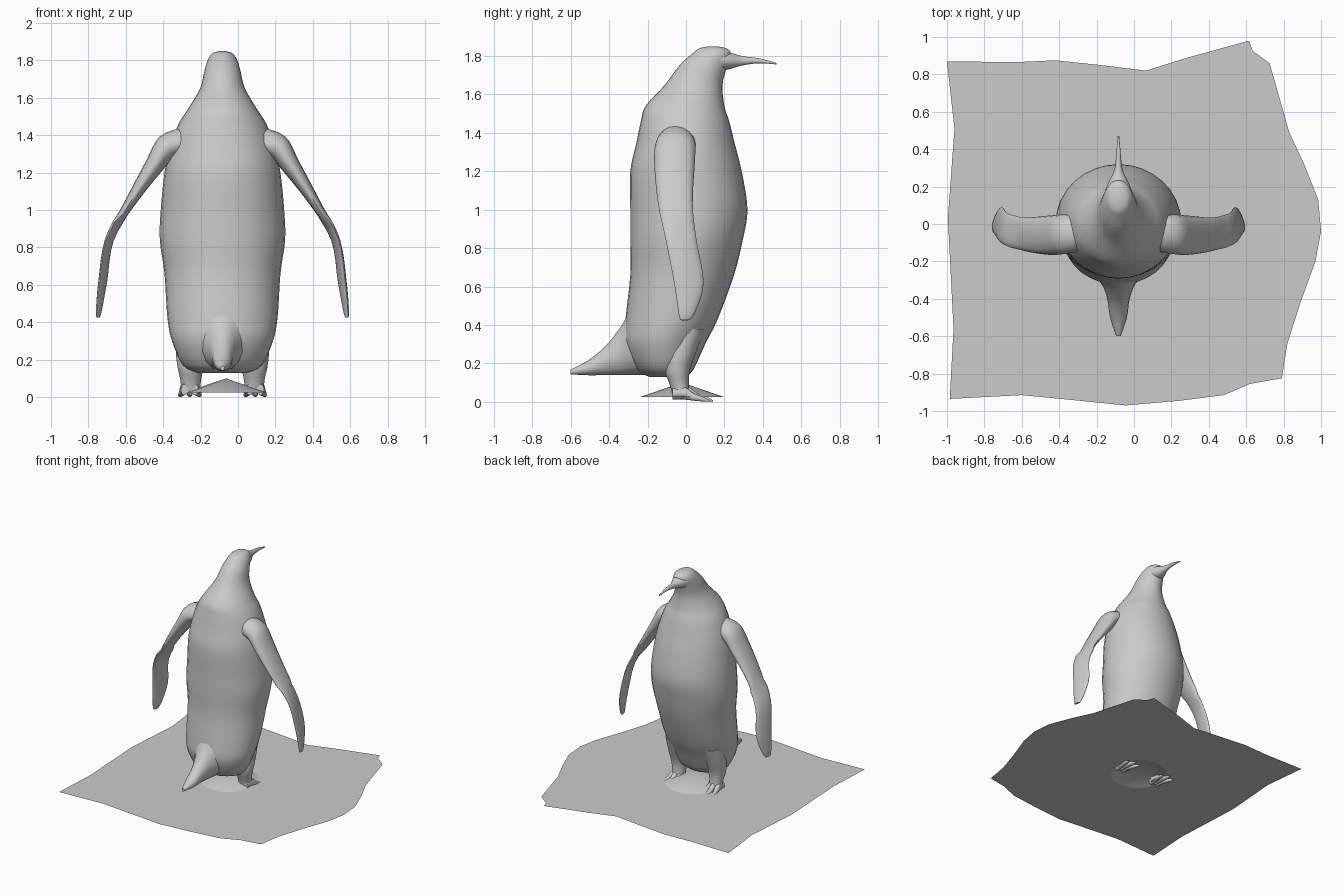
import bpy, bmesh, math
from mathutils import Vector

if "Cube" in bpy.data.objects:
    bpy.data.objects.remove(bpy.data.objects["Cube"])

CX = -0.083  # symmetry plane of the bird

grey = bpy.data.materials.new("plain grey")
grey.use_nodes = True
COLOUR = (0.6, 0.6, 0.6, 1)
grey.diffuse_color = COLOUR
grey.node_tree.nodes["Principled BSDF"].inputs["Base Color"].default_value = COLOUR


def finish(name, bm, angle=60):
    bmesh.ops.recalc_face_normals(bm, faces=bm.faces)
    mesh = bpy.data.meshes.new(name)
    bm.to_mesh(mesh)
    bm.free()
    mesh.materials.append(grey)
    ob = bpy.data.objects.new(name, mesh)
    bpy.context.collection.objects.link(ob)
    bpy.ops.object.select_all(action="DESELECT")
    ob.select_set(True)
    bpy.context.view_layer.objects.active = ob
    bpy.ops.object.shade_smooth_by_angle(angle=math.radians(angle))
    return ob


def smooth_rows(rows, steps):
    """Catmull-Rom interpolation through rows of numbers."""
    out = []
    for i in range(len(rows) - 1):
        a, b, c, d = (rows[max(i - 1, 0)], rows[i], rows[i + 1],
                      rows[min(i + 2, len(rows) - 1)])
        for k in range(steps):
            t = k / steps
            out.append([0.5 * (2 * q + (r - p) * t + (2 * p - 5 * q + 4 * r - s) * t * t
                               + (3 * q - p - 3 * r + s) * t ** 3)
                        for p, q, r, s in zip(a, b, c, d)])
    return out + [list(rows[-1])]


def loft(name, rows, ring, sides=24, steps=4):
    """Skin elliptical rings; ring(row) gives a centre and two half axes."""
    bm = bmesh.new()
    loops = []
    for row in smooth_rows(rows, steps):
        c, u, v = (Vector(w) for w in ring(row))
        angles = [2 * math.pi * k / sides for k in range(sides)]
        loops.append([bm.verts.new(c + u * math.cos(a) + v * math.sin(a)) for a in angles])
    for lo, hi in zip(loops, loops[1:]):
        for k in range(sides):
            j = (k + 1) % sides
            bm.faces.new((lo[k], lo[j], hi[j], hi[k]))
    bm.faces.new(loops[0])
    bm.faces.new(loops[-1])
    return finish(name, bm)


# Torso, neck and head: height, back, front, half width
body = [(.13, -.19, .0, .13), (.17, -.26, .04, .21), (.3, -.32, .1, .27),
        (.43, -.315, .165, .295), (.66, -.29, .25, .31), (.84, -.29, .295, .335),
        (1.0, -.29, .32, .33), (1.2, -.29, .29, .31), (1.34, -.26, .255, .28),
        (1.46, -.235, .225, .235), (1.54, -.21, .2, .185), (1.65, -.11, .19, .12),
        (1.75, -.035, .215, .095), (1.81, .03, .235, .075), (1.84, .07, .21, .05),
        (1.85, .12, .16, .015)]
loft("body", body, lambda r: ((CX, (r[1] + r[2]) / 2, r[0]), (r[3], 0, 0),
                              (0, (r[2] - r[1]) / 2, 0)), 32)


# Beak and tail run along y: y, height, half width, half height
def along_y(r):
    return (CX, r[0], r[1]), (r[2], 0, 0), (0, 0, r[3])


loft("beak", [(.14, 1.775, .085, .06), (.22, 1.775, .055, .045), (.29, 1.775, .022, .025),
              (.38, 1.775, .012, .013), (.47, 1.76, .004, .004)], along_y, 16)
loft("tail", [(-.15, .28, .14, .14), (-.27, .31, .12, .17), (-.34, .265, .08, .125),
              (-.41, .22, .058, .08), (-.5, .18, .045, .042), (-.6, .155, .012, .012)],
     along_y, 16)

# Flippers: offset, height, y centre, half chord, half thickness, tilt in degrees
flipper = [(.17, 1.36, -.05, .09, .09, 70), (.29, 1.34, -.055, .105, .07, 50),
           (.37, 1.23, -.06, .105, .05, 35), (.5, 1.03, -.055, .09, .028, 30),
           (.605, .84, -.025, .08, .018, 20), (.64, .62, .015, .077, .018, 10),
           (.66, .47, .005, .045, .014, 5), (.665, .425, -.005, .025, .008, 5)]
leg = [(.38, .15, .0, .1, .1), (.25, .165, -.03, .085, .08), (.16, .17, -.045, .07, .065),
       (.09, .17, -.035, .055, .05), (.02, .17, -.02, .05, .045)]
toe = [(-.05, .04, .02, .03), (.01, .045, .022, .035), (.06, .025, .018, .02),
       (.11, .013, .013, .012), (.14, .005, .004, .004)]

for side, s in (("left", 1), ("right", -1)):
    def flipper_ring(r):
        a = math.radians(r[5])
        return ((CX + s * r[0], r[2], r[1]), (-s * .2 * r[3] * (r[0] > .55), r[3], 0),
                (s * r[4] * math.cos(a), 0, r[4] * math.sin(a)))
    loft(side + "_flipper", flipper, flipper_ring, 16)

    # Leg: height, offset, y centre, half widths
    loft(side + "_leg", leg, lambda r: ((CX + s * r[1], r[2], r[0]), (r[3], 0, 0),
                                        (0, r[4], 0)), 16)
    # Three fanned toes
    for label, fan in (("inner", -1), ("middle", 0), ("outer", 1)):
        loft(f"{side}_{label}_toe", toe,
             lambda r: ((CX + s * .175 + s * fan * (.028 + .2 * max(r[0], 0)),
                         r[0] - .02 * abs(fan), r[1]), (r[2], 0, 0), (0, 0, r[3])), 10, 3)

# Ground sheet with a ragged edge and a low mound under the bird
edge = [(-1, .87), (-.64, .865), (-.42, .875), (-.18, .85), (.065, .82), (.27, .885),
        (.615, .98), (.635, .925), (.725, .86), (.765, .72), (.83, .49), (.91, .32),
        (.985, .13), (1, -.04), (.97, -.2), (.89, -.42), (.82, -.64), (.79, -.825),
        (.62, -.855), (.48, -.915), (.245, -.945), (-.045, -.97), (-.29, -.945),
        (-.6, -.915), (-.985, -.935), (-.965, -.56), (-.995, .03), (-.96, .51)]
bm = bmesh.new()
middle = Vector((-.065, -.02, .025))
outer = [bm.verts.new((x, y, .025)) for x, y in edge]
inner = [bm.verts.new(middle + (v.co - middle).normalized() * .22) for v in outer]
peak = bm.verts.new(middle + Vector((0, 0, .075)))
for k in range(len(edge)):
    j = (k + 1) % len(edge)
    bm.faces.new((outer[j], outer[k], inner[k], inner[j]))
    bm.faces.new((inner[j], inner[k], peak))
finish("ground_sheet", bm, 10)
